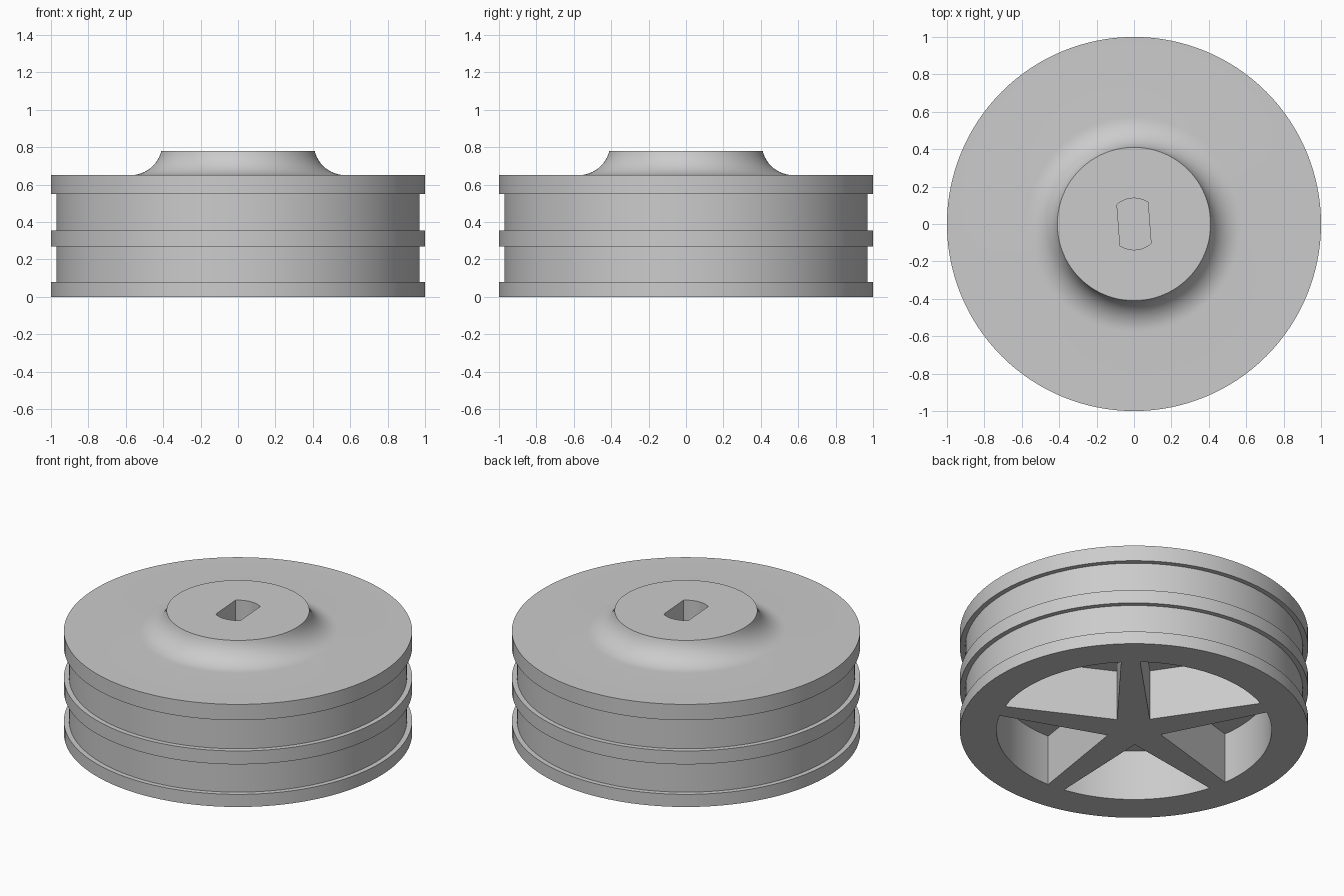
import bpy, bmesh
from math import sin, cos, pi, radians, sqrt, asin, acos

SEG = 128

cube = bpy.data.objects.get("Cube")
if cube:
    bpy.data.objects.remove(cube, do_unlink=True)

grey = bpy.data.materials.new("plain grey")
grey.use_nodes = True
colour = (0.6, 0.6, 0.6, 1)
grey.diffuse_color = colour
grey.node_tree.nodes["Principled BSDF"].inputs["Base Color"].default_value = colour


def make_object(name, bm):
    bmesh.ops.recalc_face_normals(bm, faces=bm.faces)
    mesh = bpy.data.meshes.new(name)
    bm.to_mesh(mesh)
    bm.free()
    mesh.materials.append(grey)
    obj = bpy.data.objects.new(name, mesh)
    bpy.context.collection.objects.link(obj)
    return obj


def lathe(name, profile):
    """Revolve (radius, height) points about z and cap both ends."""
    bm = bmesh.new()
    rings = [[bm.verts.new((r * cos(2 * pi * i / SEG), r * sin(2 * pi * i / SEG), z))
              for i in range(SEG)] for r, z in profile]
    for low, high in zip(rings, rings[1:]):
        for i in range(SEG):
            j = (i + 1) % SEG
            bm.faces.new((low[i], low[j], high[j], high[i]))
    bm.faces.new(rings[0])
    bm.faces.new(rings[-1])
    return make_object(name, bm)


def prism(name, outline, z0, z1):
    bm = bmesh.new()
    face = bm.faces.new([bm.verts.new((x, y, z0)) for x, y in outline])
    top = bmesh.ops.extrude_face_region(bm, geom=[face])["geom"]
    bmesh.ops.translate(bm, vec=(0, 0, z1 - z0),
                        verts=[v for v in top if isinstance(v, bmesh.types.BMVert)])
    return make_object(name, bm)


def arc(radius, start, end, steps):
    return [(radius * cos(start + (end - start) * i / steps),
             radius * sin(start + (end - start) * i / steps)) for i in range(steps + 1)]


def cut(target, cutter):
    cutter.hide_render = True
    mod = target.modifiers.new("cut", "BOOLEAN")
    mod.operation = "DIFFERENCE"
    mod.solver = "EXACT"
    mod.object = cutter
    bpy.context.view_layer.objects.active = target
    bpy.ops.object.modifier_apply(modifier=mod.name)
    bpy.data.objects.remove(cutter, do_unlink=True)


# Wheel body: three flanges, two grooves and a coved hub on top
RIM, GROOVE = 1.0, 0.97
profile = [(RIM, 0), (RIM, 0.08), (GROOVE, 0.08), (GROOVE, 0.27), (RIM, 0.27),
           (RIM, 0.355), (GROOVE, 0.355), (GROOVE, 0.55), (RIM, 0.55), (RIM, 0.65)]
cove, top = 0.17, 0.78
sweep = acos((0.65 + cove - top) / cove)
for i in range(13):
    a = sweep * i / 12
    profile.append((0.575 - cove * sin(a), 0.65 + cove - cove * cos(a)))
wheel = lathe("grooved_wheel", profile)

# Five wedge pockets underneath, leaving tapered spokes
for k in range(5):
    mid = radians(84.6 + 72 * k)
    half = radians(32)
    wedge = [(0.16 * cos(mid), 0.16 * sin(mid))] + arc(0.79, mid - half, mid + half, 24)
    cut(wheel, prism("pocket_cutter", wedge, -0.1, 0.32))

# Blind shaft slot with two flats in the hub
axis = radians(94.3)
half = asin(0.083 / 0.138)
slot = arc(0.138, axis - half, axis + half, 12) + arc(0.138, axis + pi - half, axis + pi + half, 12)
cut(wheel, prism("slot_cutter", slot, 0.42, 0.9))

# Smooth curved walls, sharp edges
bpy.ops.object.select_all(action="DESELECT")
wheel.select_set(True)
bpy.context.view_layer.objects.active = wheel
bpy.ops.object.shade_smooth_by_angle(angle=radians(25))
